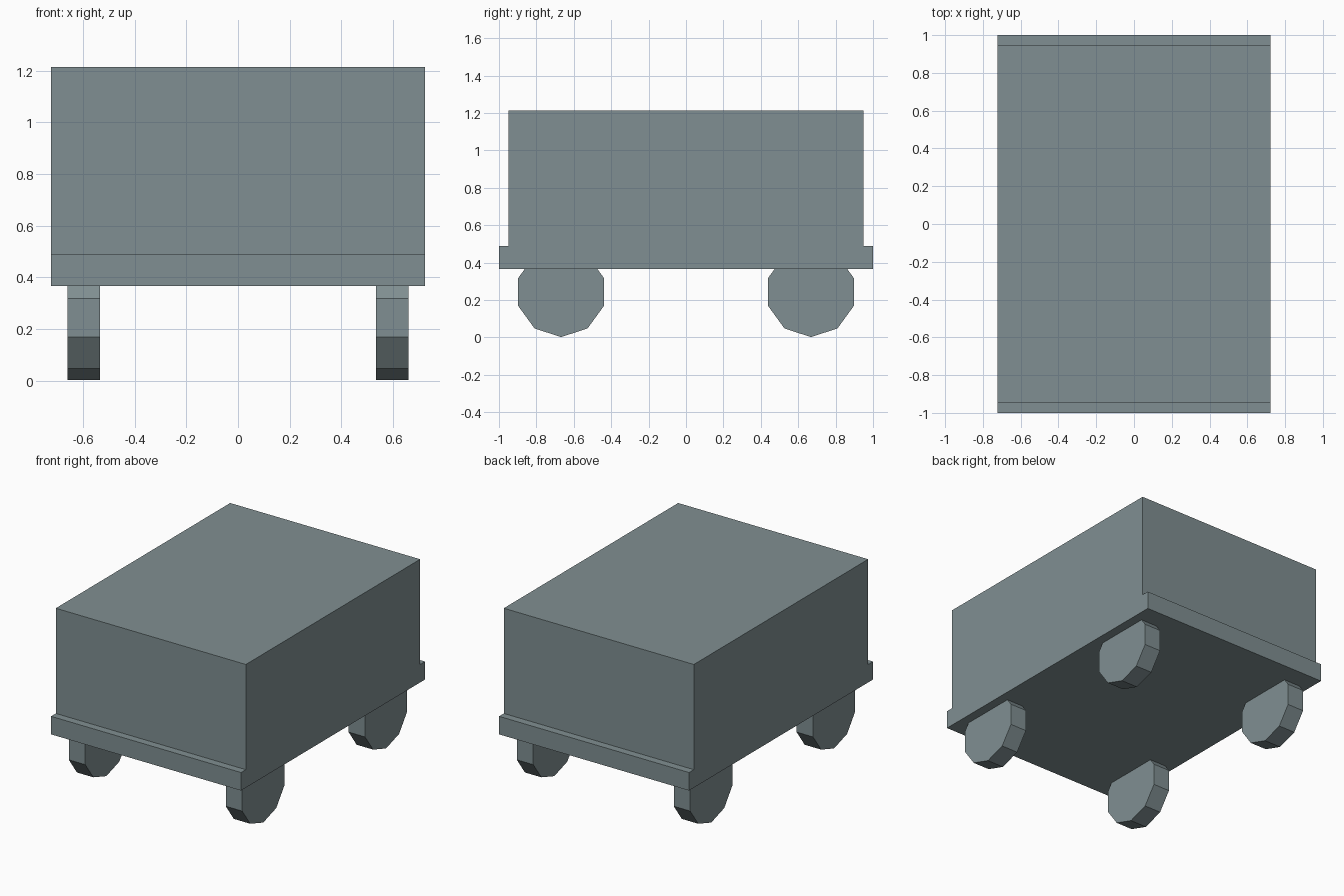
import bpy, bmesh, math

if "Cube" in bpy.data.objects:
    bpy.data.objects.remove(bpy.data.objects["Cube"])

grey = bpy.data.materials.new("slate_grey")
grey.diffuse_color = (0.216, 0.275, 0.287, 1)
grey.use_nodes = True
grey.node_tree.nodes["Principled BSDF"].inputs["Base Color"].default_value = grey.diffuse_color


def extrude_profile(name, points, x0, x1):
    """Extrude a (y, z) outline along x into a closed solid."""
    bm = bmesh.new()
    face = bm.faces.new([bm.verts.new((x0, y, z)) for y, z in points])
    ext = bmesh.ops.extrude_face_region(bm, geom=[face])
    verts = [g for g in ext["geom"] if isinstance(g, bmesh.types.BMVert)]
    bmesh.ops.translate(bm, verts=verts, vec=(x1 - x0, 0, 0))
    bmesh.ops.recalc_face_normals(bm, faces=bm.faces[:])
    mesh = bpy.data.meshes.new(name)
    bm.to_mesh(mesh)
    bm.free()
    mesh.materials.append(grey)
    obj = bpy.data.objects.new(name, mesh)
    bpy.context.collection.objects.link(obj)
    return obj


# Box body with a ledge along the front and back of its base
half = [(1.0, 0.366), (1.0, 0.49), (0.948, 0.49), (0.948, 1.214)]
extrude_profile("body", half + [(-y, z) for y, z in reversed(half)], -0.7235, 0.7235)

# Four ten-sided wheels, point down, sunk into the base
R, CZ = 0.241, 0.243
for side, sx in (("left", -1), ("right", 1)):
    for end, cy in (("front", -0.668), ("back", 0.668)):
        ring = [(cy + R * math.cos(a), CZ + R * math.sin(a))
                for a in (math.radians(-90 + 36 * i) for i in range(10))]
        x0, x1 = sorted((sx * 0.535, sx * 0.66))
        extrude_profile(f"{end}_{side}_wheel", ring, x0, x1)
